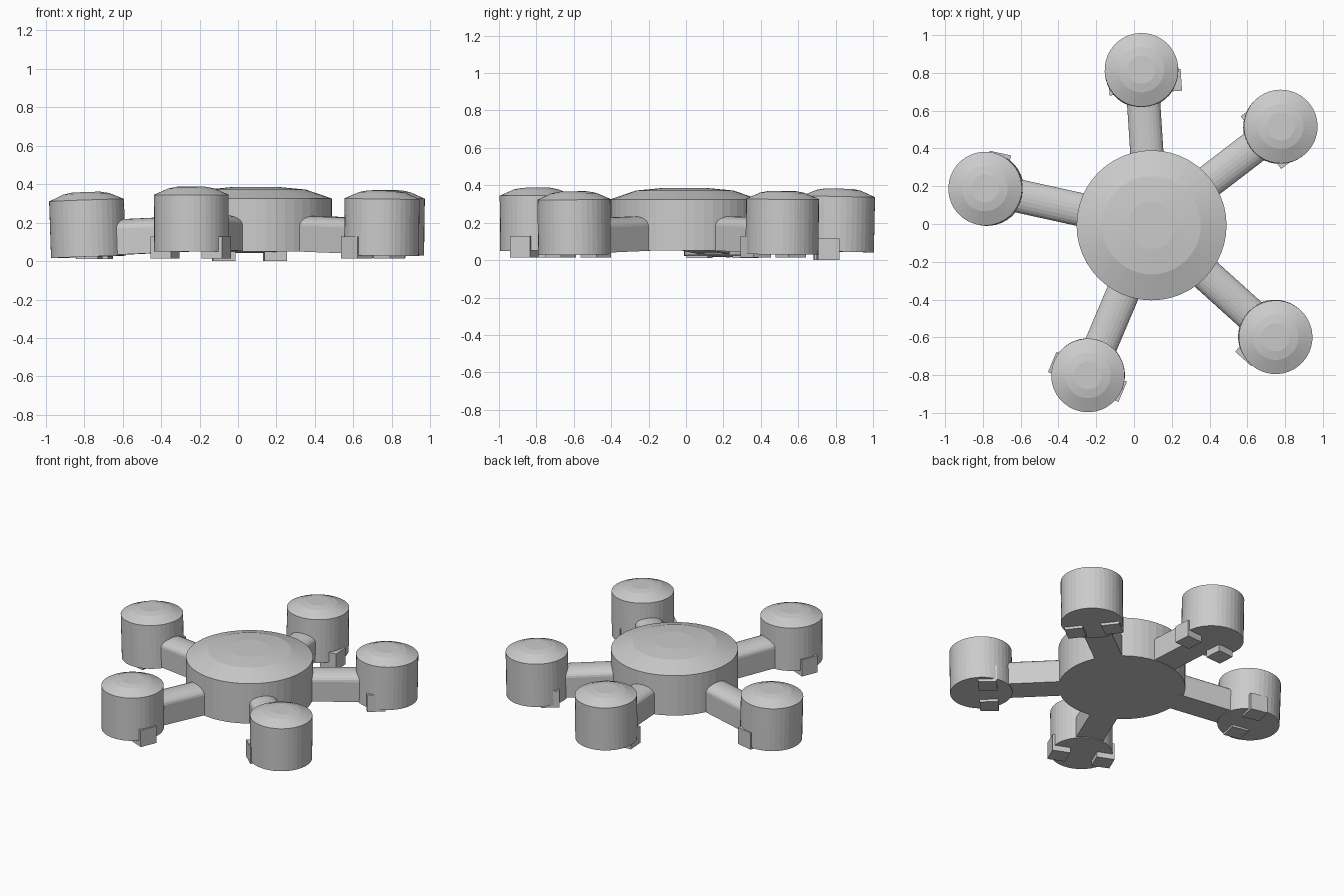
import bpy, bmesh, math
from mathutils import Vector, Matrix

if "Cube" in bpy.data.objects:
    bpy.data.objects.remove(bpy.data.objects["Cube"])

HUB = Vector((0.093, -0.007, 0.0))


def make_object(name, bm):
    bmesh.ops.recalc_face_normals(bm, faces=bm.faces)
    mesh = bpy.data.meshes.new(name)
    bm.to_mesh(mesh)
    bm.free()
    ob = bpy.data.objects.new(name, mesh)
    bpy.context.collection.objects.link(ob)
    return ob


def lathe(name, profile, sides, matrix):
    """Closed round solid from (radius, z) rings, flat at both ends."""
    bm = bmesh.new()
    rings = []
    for r, z in profile:
        rings.append([bm.verts.new((r * math.cos(2 * math.pi * i / sides),
                                    r * math.sin(2 * math.pi * i / sides), z))
                      for i in range(sides)])
    for a, b in zip(rings, rings[1:]):
        for i in range(sides):
            j = (i + 1) % sides
            bm.faces.new((a[i], a[j], b[j], b[i]))
    bm.faces.new(rings[0])
    bm.faces.new(rings[-1])
    ob = make_object(name, bm)
    ob.matrix_world = matrix
    return ob


def arm(name, start, end):
    """Beam with flat base and sides and an arched top."""
    d = (end - start)
    side = Vector((d.y, -d.x, 0)).normalized()
    section = [(-0.088, 0.0), (0.088, 0.0)]
    for i in range(13):
        t = math.pi * i / 12
        section.append((0.088 * math.cos(t), 0.135 + 0.05 * math.sin(t)))
    bm = bmesh.new()
    ends = [[bm.verts.new(p + side * u + Vector((0, 0, v))) for u, v in section]
            for p in (start, end)]
    n = len(section)
    for i in range(n):
        j = (i + 1) % n
        bm.faces.new((ends[0][i], ends[0][j], ends[1][j], ends[1][i]))
    bm.faces.new(ends[0])
    bm.faces.new(ends[1])
    return make_object(name, bm)


def foot(name, centre, angle, size):
    bm = bmesh.new()
    bmesh.ops.create_cube(bm, size=1, matrix=Matrix.Diagonal((*size, 1)))
    ob = make_object(name, bm)
    ob.matrix_world = Matrix.Translation(centre) @ Matrix.Rotation(angle, 4, 'Z')
    return ob


# Central drum with shallow dome
lathe("central_hub", [(0.397, 0.05), (0.397, 0.325), (0.26, 0.372), (0.125, 0.385)],
      48, Matrix.Translation(HUB))

# Outer pods: x, y, base z, outward tilt (deg), foot base z,
# foot radial offset, right foot reach, left foot reach
PODS = [
    (0.040, 0.810, 0.045, 1.2, 0.000, -0.060, 0.207, 0.177),
    (0.773, 0.513, 0.032, 1.0, 0.015, -0.072, 0.180, 0.172),
    (0.746, -0.596, 0.030, 1.0, 0.013, -0.045, 0.200, 0.170),
    (-0.243, -0.800, 0.050, 0.3, 0.013, 0.010, 0.202, 0.203),
    (-0.778, 0.185, 0.022, 2.0, 0.010, -0.028, 0.201, 0.168),
]
POD_PROFILE = [(0.195, 0.0), (0.195, 0.295), (0.12, 0.328), (0.074, 0.337)]
FOOT = 0.116

for k, (x, y, z, tilt, fz, radial, right, left) in enumerate(PODS, 1):
    pod = Vector((x, y, 0))
    out = (pod - HUB).normalized()
    side = Vector((out.y, -out.x, 0))
    angle = math.atan2(out.y, out.x)
    # Pod
    lathe(f"pod_{k}", POD_PROFILE, 40,
          Matrix.Translation((x, y, z))
          @ Matrix.Rotation(angle, 4, 'Z') @ Matrix.Rotation(math.radians(tilt), 4, 'Y'))
    # Arm from hub to pod
    arm(f"arm_{k}", HUB + out * 0.3 + Vector((0, 0, 0.052)),
        pod - out * 0.1 + Vector((0, 0, z + 0.008)))
    # Pair of square feet
    for label, reach in (("right", right - FOOT / 2), ("left", FOOT / 2 - left)):
        c = pod + out * radial + side * reach
        c.z = fz + 0.0575
        foot(f"foot_{label}_{k}", c, angle, (FOOT, FOOT, 0.115))
